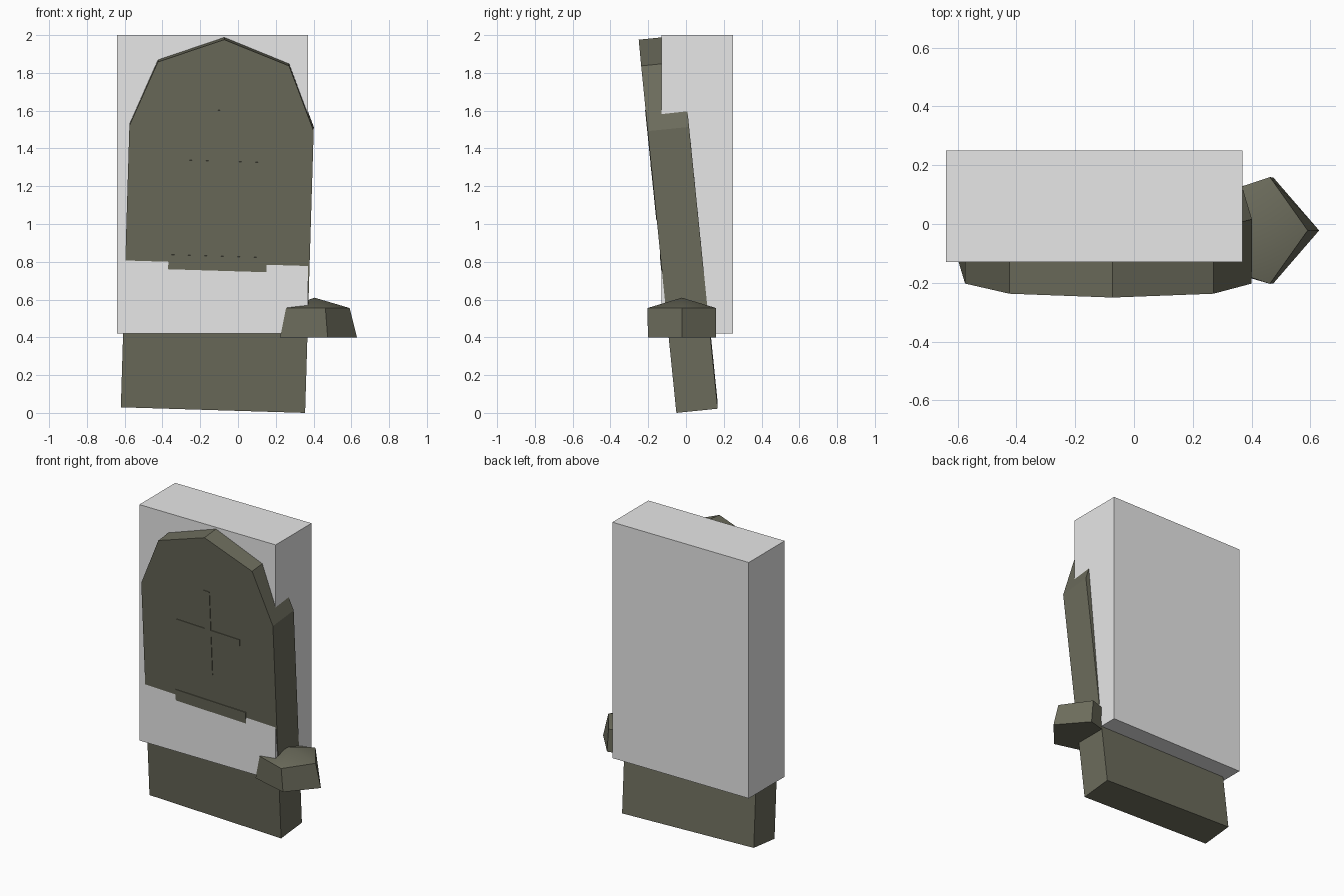
import bpy, bmesh, math
from mathutils import Matrix, Vector, Euler

if "Cube" in bpy.data.objects:
    bpy.data.objects.remove(bpy.data.objects["Cube"])


def material(name, rgb):
    m = bpy.data.materials.new(name)
    m.diffuse_color = (*rgb, 1)
    m.use_nodes = True
    m.node_tree.nodes["Principled BSDF"].inputs["Base Color"].default_value = m.diffuse_color
    return m


STONE = material("mossy_stone", (0.15, 0.15, 0.107))
GREY = material("light_grey", (0.8, 0.8, 0.8))


def finish(name, bm, mat):
    bmesh.ops.recalc_face_normals(bm, faces=bm.faces)
    mesh = bpy.data.meshes.new(name)
    bm.to_mesh(mesh)
    bm.free()
    mesh.materials.append(mat)
    ob = bpy.data.objects.new(name, mesh)
    bpy.context.collection.objects.link(ob)
    return ob


def extrude_profile(name, points, y0, y1, mat, matrix):
    """Prism from an (x, z) outline, running from y0 to y1."""
    bm = bmesh.new()
    face = bm.faces.new([bm.verts.new((x, y0, z)) for x, z in points])
    ext = bmesh.ops.extrude_face_region(bm, geom=[face])
    verts = [g for g in ext["geom"] if isinstance(g, bmesh.types.BMVert)]
    bmesh.ops.translate(bm, verts=verts, vec=(0, y1 - y0, 0))
    bm.transform(matrix)
    return finish(name, bm, mat)


# Shared lean of the headstone: forward and slightly to the right
lean = Matrix.Translation((-0.1325, -0.051, 0.0148)) @ \
    Euler((math.radians(5.8), math.radians(1.74), 0)).to_matrix().to_4x4()

# Headstone slab with a faceted arch top
half = [(0.488, 0), (0.488, 1.5), (0.3475, 1.843)]
outline = half + [(0, 1.972)] + [(-x, z) for x, z in reversed(half)]
extrude_profile("headstone", outline, 0, 0.22, STONE, lean)

# Raised cross on the front
w, arm, up, mid = 0.0225, 0.235, 0.293, 1.303
quarter = [(w, up), (w, w), (arm, w)]
cross = quarter + [(x, -z) for x, z in reversed(quarter)]
cross += [(-x, -z) for x, z in quarter] + [(-x, z) for x, z in reversed(quarter)]
extrude_profile("cross", [(x, z + mid) for x, z in cross], -0.004, 0.01, STONE, lean)

# Thin plaque below the cross
extrude_profile("plaque", [(-0.26, 0.5), (0.26, 0.5), (0.26, 0.82), (-0.26, 0.82)],
                -0.004, 0.01, STONE, lean)

# Plain block behind the headstone
extrude_profile("block", [(-0.64, 0.42), (0.37, 0.42), (0.37, 2.0), (-0.64, 2.0)],
                -0.13, 0.25, GREY, Matrix())

# Five-sided rock with a flat base
bm = bmesh.new()
centre = Vector((0.405, -0.022, 0))
rings = []
for rx, ry, z in [(0.225, 0.189, 0.40), (0.186, 0.191, 0.555)]:
    rings.append([bm.verts.new(centre + Vector((rx * math.cos(a), ry * math.sin(a), z)))
                  for a in (math.tau * i / 5 for i in range(5))])
top = bm.verts.new(centre + Vector((0, 0, 0.61)))
low, high = rings
bm.faces.new(low)
for i in range(5):
    j = (i + 1) % 5
    bm.faces.new((low[i], low[j], high[j], high[i]))
    bm.faces.new((high[i], high[j], top))
rock = finish("rock", bm, STONE)
bpy.context.view_layer.objects.active = rock
rock.select_set(True)
bpy.ops.object.shade_smooth_by_angle(angle=math.radians(50))
